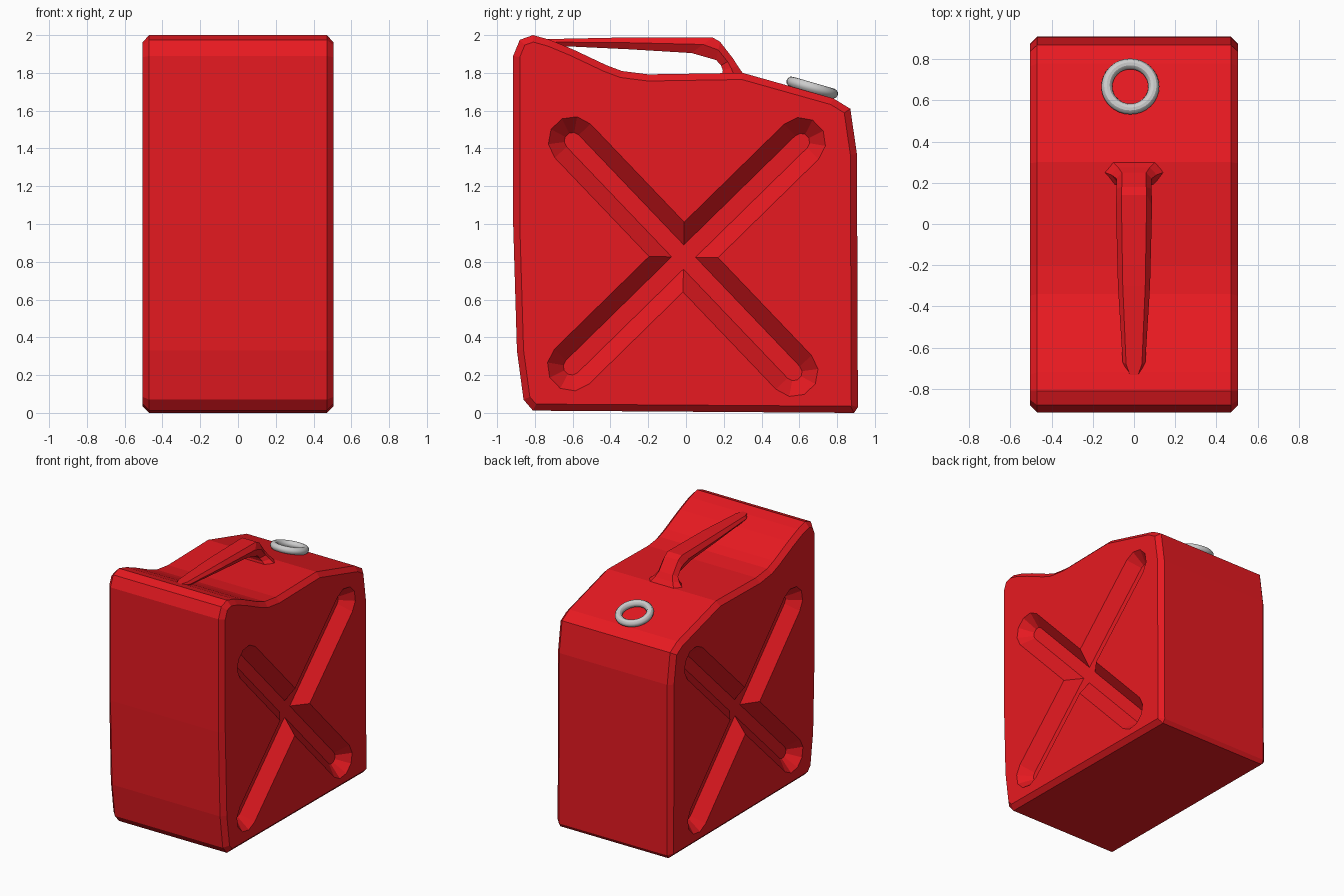
import bpy, bmesh, math
from mathutils import Vector

if "Cube" in bpy.data.objects:
    bpy.data.objects.remove(bpy.data.objects["Cube"])

red = bpy.data.materials.new("red_paint")
red.diffuse_color = (0.8, 0.01, 0.015, 1)
red.use_nodes = True
red.node_tree.nodes["Principled BSDF"].inputs["Base Color"].default_value = red.diffuse_color


def to_object(name, bm, mat=None):
    bmesh.ops.recalc_face_normals(bm, faces=bm.faces)
    me = bpy.data.meshes.new(name)
    bm.to_mesh(me)
    bm.free()
    ob = bpy.data.objects.new(name, me)
    bpy.context.collection.objects.link(ob)
    if mat:
        me.materials.append(mat)
    return ob


def loft(name, rings, mat=None):
    """Skin closed rings of equal length and cap both ends."""
    bm = bmesh.new()
    vs = [[bm.verts.new(p) for p in r] for r in rings]
    n = len(vs[0])
    for a, b in zip(vs, vs[1:]):
        for i in range(n):
            j = (i + 1) % n
            bm.faces.new((a[i], a[j], b[j], b[i]))
    bm.faces.new(vs[0])
    bm.faces.new(vs[-1])
    return to_object(name, bm, mat)


# Can body: side profile (y, z) lofted across the width, side rims chamfered
profile = [(-0.81, 0.012), (-0.86, 0.07), (-0.895, 0.33), (-0.915, 1.0), (-0.915, 1.89),
           (-0.88, 1.975), (-0.81, 2.0), (-0.72, 1.975), (-0.60, 1.925), (-0.42, 1.84),
           (-0.34, 1.81), (-0.20, 1.792), (0.30, 1.80), (0.78, 1.665), (0.87, 1.61),
           (0.905, 1.37), (0.91, 0.03), (0.89, 0.0)]
body = loft("can_body", [[(x, y, z) for y, z in profile] for x in (-0.505, 0.505)], red)
bm = bmesh.new()
bm.from_mesh(body.data)
rim = [e for e in bm.edges if abs(e.verts[0].co.x - e.verts[1].co.x) < 0.01]
bmesh.ops.bevel(bm, geom=rim, offset=0.035, offset_type='OFFSET', segments=1,
                profile=0.5, affect='EDGES')
bm.to_mesh(body.data)
bm.free()


# Pressed cross on both sides: tapered round-ended channels cut into the walls
def capsule(a, b, r, x):
    ang = math.atan2(b[1] - a[1], b[0] - a[0])
    pts = []
    for c, start in ((b, ang - math.pi / 2), (a, ang + math.pi / 2)):
        for k in range(6):
            t = start + k * math.pi / 5
            pts.append((x, c[0] + r * math.cos(t), c[1] + r * math.sin(t)))
    return pts


arms = [((-0.60, 1.44), (0.57, 0.215)), ((0.61, 1.435), (-0.605, 0.245))]
for side in (-1, 1):
    for i, (a, b) in enumerate(arms):
        cutter = loft(f"groove_cutter_{i}_{side}", [
            capsule(a, b, 0.045, side * 0.415), capsule(a, b, 0.13, side * 0.505),
            capsule(a, b, 0.158, side * 0.535)])
        cutter.hide_render = True
        cutter.hide_set(True)
        mod = body.modifiers.new(f"groove_{i}_{side}", 'BOOLEAN')
        mod.operation = 'DIFFERENCE'
        mod.solver = 'EXACT'
        mod.object = cutter

# Carry handle: top point, bottom point (y, z) and half width per station
stations = [((-0.76, 1.978), (-0.75, 1.95), 0.015),
            ((-0.68, 1.98), (-0.66, 1.942), 0.055),
            ((-0.30, 1.988), (-0.30, 1.925), 0.078),
            ((0.14, 1.988), (0.03, 1.905), 0.088),
            ((0.18, 1.965), (0.16, 1.868), 0.085),
            ((0.25, 1.875), (0.185, 1.84), 0.085),
            ((0.275, 1.835), (0.195, 1.815), 0.11),
            ((0.31, 1.785), (0.19, 1.78), 0.16)]
rings = []
for top, bot, w in stations:
    t, b = Vector((0, *top)), Vector((0, *bot))
    ring = [t + Vector((s * w * 0.7, 0, 0)) for s in (-1, 1)]
    ring.append((t * 0.55 + b * 0.45) + Vector((w, 0, 0)))
    ring += [b + Vector((s * w * 0.7, 0, 0)) for s in (1, -1)]
    ring.append((t * 0.55 + b * 0.45) - Vector((w, 0, 0)))
    rings.append(ring)
loft("carry_handle", rings, red)

# Spout ring lying on the sloped shoulder
bpy.ops.mesh.primitive_torus_add(major_segments=32, minor_segments=12, major_radius=0.114,
                                 minor_radius=0.027, location=(-0.018, 0.668, 1.722),
                                 rotation=(-0.28, 0, 0))
ring = bpy.context.object
ring.name = "spout_ring"
bpy.ops.object.shade_smooth_by_angle()
